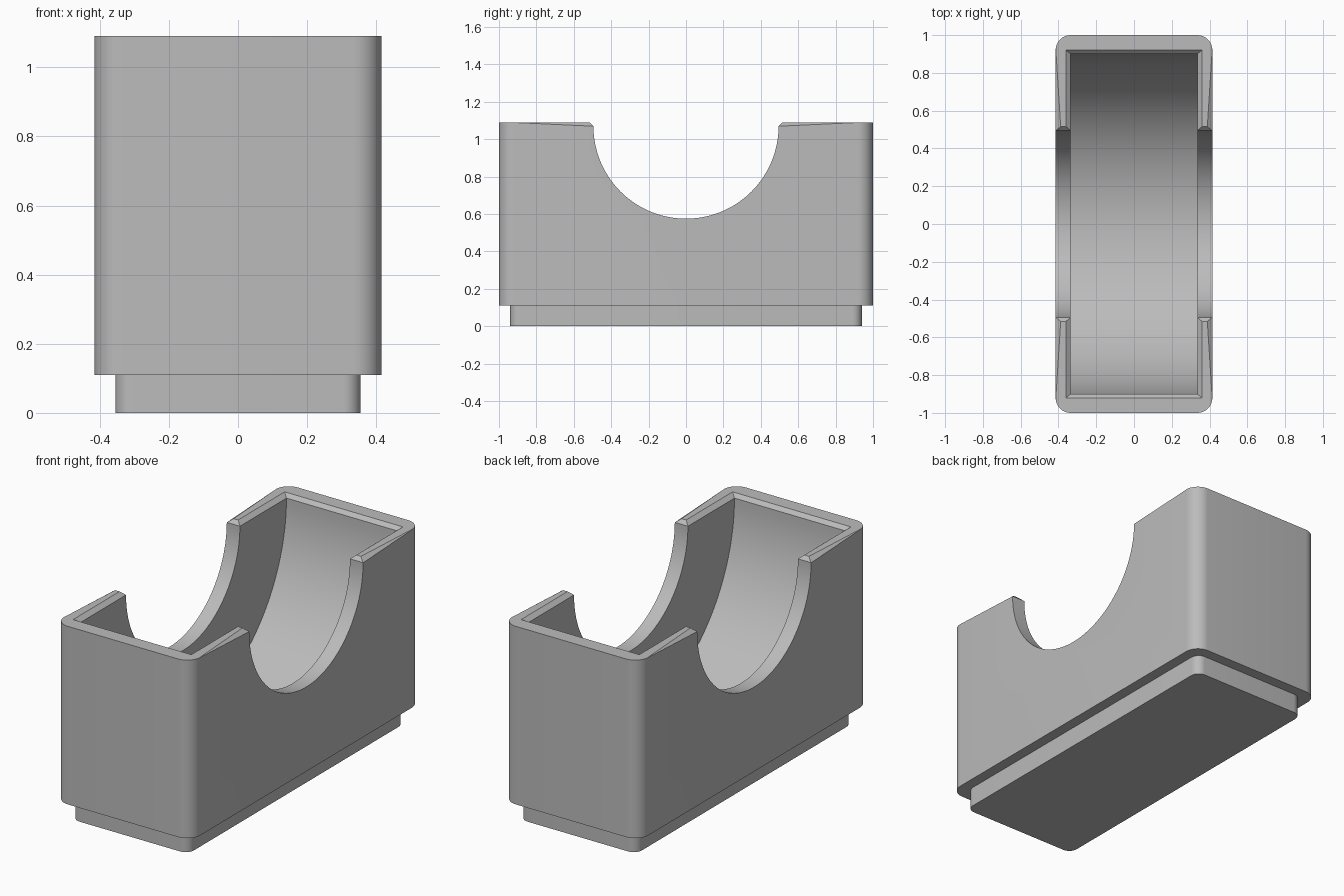
import bpy, bmesh, math

if "Cube" in bpy.data.objects:
    bpy.data.objects.remove(bpy.data.objects["Cube"], do_unlink=True)

HX, TOP, AXIS_Z = 0.415, 1.09, 1.07   # half width, height, height of the cradle axis

grey = bpy.data.materials.new("light_grey")
grey.use_nodes = True
colour = (0.5, 0.5, 0.5, 1)
grey.diffuse_color = colour
grey.node_tree.nodes["Principled BSDF"].inputs["Base Color"].default_value = colour


def loft(name, rings):
    """Closed solid skinned through rings with equal point counts."""
    bm = bmesh.new()
    loops = [[bm.verts.new(p) for p in ring] for ring in rings]
    n = len(loops[0])
    for low, high in zip(loops, loops[1:]):
        for i in range(n):
            j = (i + 1) % n
            bm.faces.new((low[i], low[j], high[j], high[i]))
    bm.faces.new(loops[0])
    bm.faces.new(loops[-1])
    bmesh.ops.recalc_face_normals(bm, faces=bm.faces)
    mesh = bpy.data.meshes.new(name)
    bm.to_mesh(mesh)
    bm.free()
    mesh.materials.append(grey)
    obj = bpy.data.objects.new(name, mesh)
    bpy.context.collection.objects.link(obj)
    return obj


def rounded_ring(hx, hy, r, z, steps=10):
    ring = []
    for k, (sx, sy) in enumerate([(1, 1), (-1, 1), (-1, -1), (1, -1)]):
        for i in range(steps + 1):
            a = (k + i / steps) * math.pi / 2
            ring.append((sx * (hx - r) + r * math.cos(a),
                         sy * (hy - r) + r * math.sin(a), z))
    return ring


def box_ring(hx, hy, z):
    return [(hx, hy, z), (-hx, hy, z), (-hx, -hy, z), (hx, -hy, z)]


def trough(name, radius, hx, flare):
    """Half cylinder along x, open upward, with optional flared lip."""
    steps = 72
    arc = [(-radius * math.cos(math.pi * i / steps),
            AXIS_Z - radius * math.sin(math.pi * i / steps)) for i in range(steps + 1)]
    lip = radius + flare * 2
    profile = arc + [(lip, AXIS_Z + 0.04), (-lip, AXIS_Z + 0.04)]
    return loft(name, [[(x, y, z) for y, z in profile] for x in (-hx, hx)])


# Body and recessed plinth as one skin
holder = loft("cradle_box", [rounded_ring(0.355, 0.94, 0.05, 0),
                             rounded_ring(0.355, 0.94, 0.05, 0.11),
                             rounded_ring(HX, 1, 0.08, 0.11),
                             rounded_ring(HX, 1, 0.08, TOP)])

# Cavity, side notches and chamfered rim
cutters = [trough("cavity_cutter", 0.90, 0.335, 0),
           trough("notch_cutter", 0.495, 0.6, 0.02),
           loft("rim_cutter", [box_ring(0.31, 0.88, 1.05),
                               box_ring(0.385, 0.94, 1.11)])]

# Slanting cuts on the outer top edges, deepest beside the notches
for sx in (1, -1):
    for sy in (1, -1):
        def section(y, drop):
            slope = drop * 1.4
            return [(sx * (HX - slope), sy * y, TOP),
                    (sx * (HX + 0.02), sy * y, TOP - drop - 0.015),
                    (sx * (HX + 0.02), sy * y, TOP + 0.02),
                    (sx * (HX - slope), sy * y, TOP + 0.02)]
        cutters.append(loft("edge_cutter", [section(0.3, 0.029), section(0.93, 0.0005)]))

bpy.context.view_layer.objects.active = holder
for cutter in cutters:
    cutter.hide_render = True
    mod = holder.modifiers.new("cut", 'BOOLEAN')
    mod.operation = 'DIFFERENCE'
    mod.solver = 'EXACT'
    mod.object = cutter
    bpy.ops.object.modifier_apply(modifier=mod.name)
    bpy.data.objects.remove(cutter, do_unlink=True)

bpy.ops.object.select_all(action='DESELECT')
holder.select_set(True)
bpy.ops.object.shade_smooth_by_angle(angle=math.radians(25))
